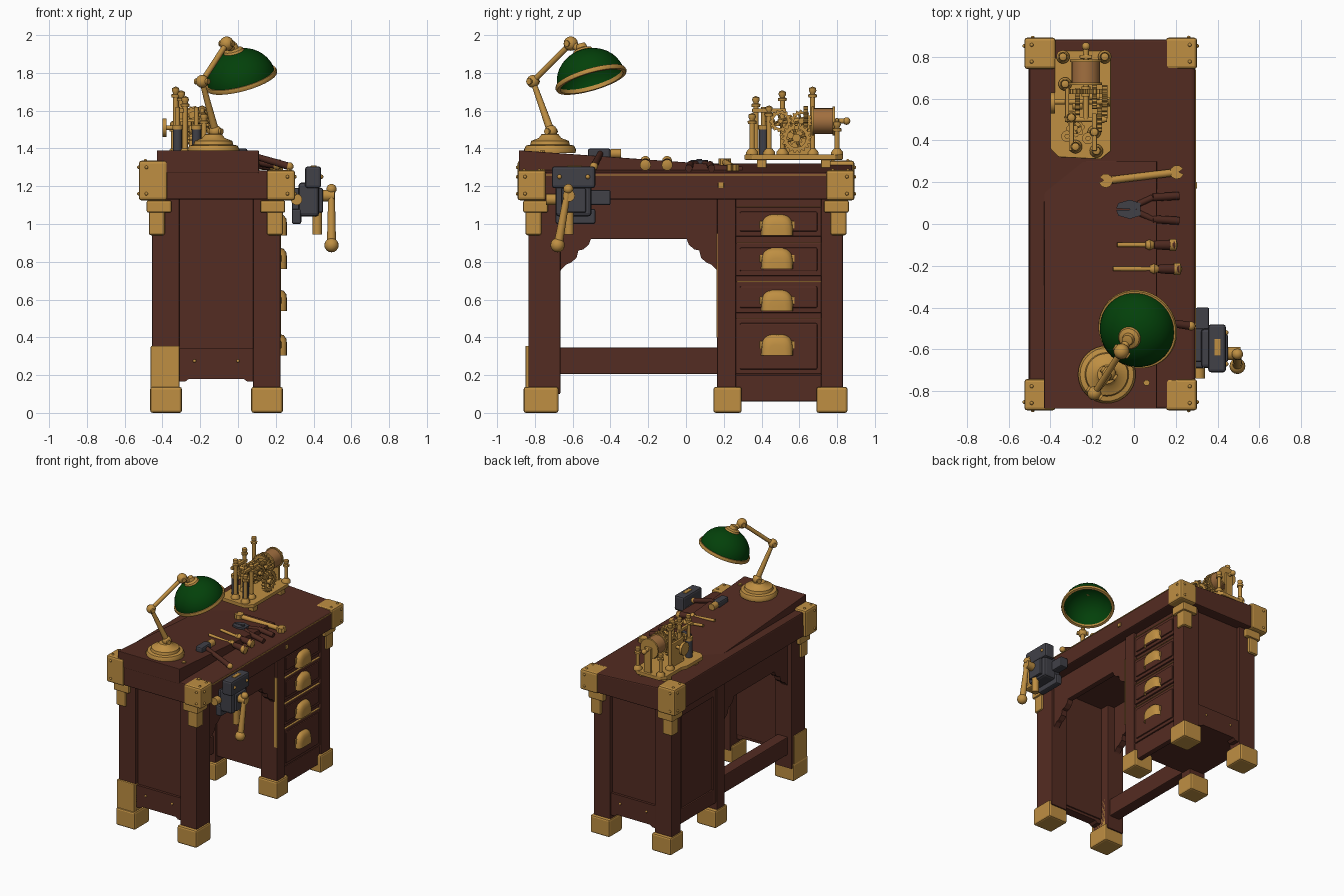
import bpy, bmesh, math
from mathutils import Vector

if "Cube" in bpy.data.objects:
    bpy.data.objects.remove(bpy.data.objects["Cube"])

def material(name, c):
    m = bpy.data.materials.new(name)
    m.diffuse_color = (*c, 1)
    m.use_nodes = True
    m.node_tree.nodes["Principled BSDF"].inputs["Base Color"].default_value = m.diffuse_color
    return m
WOOD = material("brown wood", (.088, .025, .016))
BRASS = material("brass", (.52, .275, .055))
STEEL = material("dark steel", (.052, .052, .064))
GREEN = material("green enamel", (.001, .052, .003))
COPPER = material("copper drum", (.36, .16, .05))
DARK = material("dark wood grip", (.075, .022, .014))

def finish(name, bm, mat, bevel=0, smooth=False):
    bmesh.ops.recalc_face_normals(bm, faces=bm.faces)
    if bevel:
        bmesh.ops.bevel(bm, geom=bm.edges[:], offset=bevel, segments=2, affect='EDGES', profile=.5)
    me = bpy.data.meshes.new(name)
    bm.to_mesh(me); bm.free()
    ob = bpy.data.objects.new(name, me)
    bpy.context.collection.objects.link(ob)
    me.materials.append(mat)
    if smooth:
        bpy.ops.object.select_all(action='DESELECT')
        ob.select_set(True)
        bpy.context.view_layer.objects.active = ob
        bpy.ops.object.shade_smooth_by_angle(angle=math.radians(40))
    return ob

def box(name, x, y, z, mat=WOOD, bevel=.006):
    bm = bmesh.new()
    bmesh.ops.create_cube(bm, size=1)
    for v in bm.verts:
        v.co = [r[0] + (c + .5) * (r[1] - r[0]) for c, r in zip(v.co, (x, y, z))]
    return finish(name, bm, mat, bevel)

def prism(name, pts, axis, a, b, mat=WOOD, bevel=0):
    """Outline extruded from a to b along an axis; points are the other two axes in order."""
    bm = bmesh.new()
    def co(p, t):
        c = list(p); c.insert(axis, t); return c
    f = bm.faces.new([bm.verts.new(co(p, a)) for p in pts])
    g = bmesh.ops.extrude_face_region(bm, geom=[f])
    for v in g["geom"]:
        if isinstance(v, bmesh.types.BMVert): v.co[axis] = b
    return finish(name, bm, mat, bevel)

def lathe(name, profile, origin, direction, mat=BRASS, n=20):
    """Revolve (radius, height) points about a direction; zero radii become poles."""
    bm = bmesh.new()
    q = Vector(direction).to_track_quat('Z', 'Y')
    rings = []
    for r, h in profile:
        k = 1 if r == 0 else n
        rings.append([bm.verts.new(Vector(origin) + q @ Vector((r * math.cos(i * math.tau / n), r * math.sin(i * math.tau / n), h))) for i in range(k)])
    for A, B in zip(rings, rings[1:]):
        for i in range(n):
            j = (i + 1) % n
            vs = [A[i % len(A)], A[j % len(A)], B[j % len(B)], B[i % len(B)]]
            vs = list(dict.fromkeys(vs))
            if len(vs) > 2: bm.faces.new(vs)
    return finish(name, bm, mat, 0, True)

def rod(name, p, q, r, mat=BRASS, r2=None, n=14):
    d = Vector(q) - Vector(p)
    return lathe(name, [(0, 0), (r, 0), (r2 or r, d.length), (0, d.length)], p, d, mat, n)

def ball(name, p, r, mat=BRASS):
    return lathe(name, [(0, -r)] + [(r * math.sin(a), -r * math.cos(a)) for a in [math.pi * i / 8 for i in range(1, 8)]] + [(0, r)], p, (0, 0, 1), mat, 16)

def gear(name, c, direction, r, teeth, w=.024, mat=BRASS):
    """Toothed ring with four spokes."""
    q = Vector(direction).to_track_quat('Z', 'Y')
    bm = bmesh.new(); n = teeth * 4; cols = []
    for i in range(n):
        a = i * math.tau / n; R = r if i % 4 < 2 else r * .85
        cols.append([bm.verts.new(Vector(c) + q @ Vector((s * math.cos(a), s * math.sin(a), h)))
                     for s, h in ((R, -w / 2), (R, w / 2), (r * .62, w / 2), (r * .62, -w / 2))])
    for i in range(n):
        A, B = cols[i], cols[(i + 1) % n]
        for k in range(4): bm.faces.new((A[k], A[(k + 1) % 4], B[(k + 1) % 4], B[k]))
    finish(name, bm, mat)
    for a in (.3, .3 + math.pi / 2):
        d = q @ Vector((math.cos(a), math.sin(a), 0)) * r * .7
        rod(name + "_spoke", Vector(c) - d, Vector(c) + d, r * .1, mat, n=8)
    d = q @ Vector((0, 0, w))
    rod(name + "_hub", Vector(c) - d, Vector(c) + d, r * .27, mat)

# desk top and raised wedge board
prism("desk_top", [(-.505, 1.13), (.293, 1.13), (.293, 1.265), (.28, 1.275), (-.5, 1.32)], 1, -.882, .882, WOOD, .008)
prism("raised_board", [(-.884, 1.27), (-.884, 1.39), (.3, 1.305), (.3, 1.27)], 0, -.43, .11, WOOD, .004)
box("worn_top_edge", (.287, .296), (-.74, .74), (1.257, 1.263), BRASS, 0)
box("edge_stud", (.288, .302), (.17, .2), (1.19, 1.22), BRASS, .004)

# legs and brass feet
XS = ((-.455, -.31), (.08, .225))
YS = ((-.835, -.665), (.165, .265), (.715, .83))
FY = ((-.86, -.675), (.145, .295), (.69, .855))
for i, x in enumerate(XS):
    for y, f in zip(YS, FY):
        box("leg", x, y, (.1, 1.14))
        box("brass_foot", (x[0] - .01, x[1] + .013), f, (0, .138), BRASS, .013)
box("tall_foot_plate", (-.462, -.31), (-.85, -.69), (.12, .355), BRASS, .006)

# corner caps, brackets and rivets
for sx, x, zt in ((-1, -.525, 1.335), (1, .302, 1.285)):
    for sy in (-1, 1):
        y = sy * .892
        box("corner_cap", sorted((x, x - sx * .15)), sorted((y, y - sy * .15)), (1.125, zt), BRASS, .014)
        lx, ly = (-.472 if sx < 0 else .238), sy * .85
        box("upper_bracket", sorted((lx + sx * .012, lx - sx * .12)), sorted((ly + sy * .012, ly - sy * .12)), (1.06, 1.125), BRASS, .01)
        box("lower_bracket", sorted((lx, lx - sx * .085)), sorted((ly, ly - sy * .085)), (.94, 1.07), BRASS, .012)
        for dz in (1.16, zt - .035):
            ball("cap_rivet", (x - sx * .04, y, dz), .009)
            ball("cap_rivet", (x, y - sy * .04, dz), .009)
        for dy in (.035, .115):
            ball("cap_rivet", (x - sx * .035, y - sy * dy, zt), .009)

# end panels and their arched lower rails
for s in (-1, 1):
    box("end_panel", (-.33, .1), sorted((s * .74, s * .8)), (.2, 1.14))
    prism("end_rail", [(-.31, .34), (.08, .34), (.08, .165), (.05, .165), (.03, .18), (-.26, .18), (-.28, .165), (-.31, .165)],
          1, s * .75, s * .82, WOOD)
    for x in (-.23, 0): ball("rail_screw", (x, s * .82, .275), .009)

# kneehole: aprons, curved brackets, stretcher
for x in ((-.42, -.37), (.16, .205)):
    box("apron", x, (-.7, .2), (.92, 1.14))
    for c, s in ((-.67, 1), (.17, -1)):
        prism("apron_bracket", [(c, .93), (c + s * .17, .93), (c + s * .155, .89), (c + s * .125, .865), (c + s * .1, .86),
              (c + s * .09, .82), (c + s * .06, .795), (c + s * .035, .785), (c + s * .01, .76), (c, .74)], 0, *x)
box("stretcher", (-.42, -.33), (-.7, .2), (.205, .345))

# drawer pedestal
box("pedestal", (-.43, .2), (.18, .8), (.185, 1.14))
box("pedestal_base_rail", (.17, .212), (.25, .73), (.06, .2))
for y in ((.25, .29), (.68, .73)):
    box("back_stile", (-.445, -.42), y, (.19, 1.13))
for z in ((.185, .3), (1.03, 1.13)):
    box("back_rail", (-.442, -.42), (.26, .72), z)
box("worn_pedestal_edge", (.2, .227), (.162, .168), (.4, .95), BRASS, 0)
for z0, z1, zp in ((.935, 1.09, .94), (.725, .9, .762), (.53, .695, .54), (.205, .5, .305)):
    box("drawer_front", (.19, .213), (.26, .73), (z0, z1), WOOD, .005)
    box("drawer_field", (.2, .223), (.285, .695), (z0 + .025, z1 - .025), WOOD, .007)
    box("worn_drawer_edge", (.2, .216), (.27, .72), (z1 - .001, z1 + .003), BRASS, 0)
    # cup pull: flat-topped half dome with flange
    box("pull_flange", (.218, .229), (.39, .575), (zp + .035, zp + .075), BRASS, .004)
    arc = [(.4825 + .085 * math.copysign(abs(math.cos(a)) ** .7, math.cos(a)), zp + .112 * max(0, math.sin(a)) ** .55) for a in [math.pi * i / 14 for i in range(15)]]
    bm = bmesh.new(); rows = []
    for dx, s in ((0, 1), (.022, .95), (.036, .78), (.04, .5)):
        rows.append([bm.verts.new((.22 + dx, .4825 + (y - .4825) * s, zp + (z - zp) * s)) for y, z in arc])
    for A, B in zip(rows, rows[1:]):
        for i in range(14): bm.faces.new((A[i], A[i + 1], B[i + 1], B[i]))
    bm.faces.new(rows[-1])
    finish("cup_pull", bm, BRASS, 0, True)

# bench vise
box("vise_back_jaw", (.285, .335), (-.69, -.48), (1.0, 1.08), STEEL, .01)
box("vise_mount", (.285, .34), (-.66, -.5), (1.07, 1.19), STEEL, .01)
box("vise_body", (.32, .43), (-.69, -.5), (1.04, 1.22), STEEL, .018)
box("vise_jaw", (.355, .44), (-.71, -.48), (1.19, 1.305), STEEL, .014)
box("vise_plate", (.42, .45), (-.66, -.53), (1.06, 1.19), STEEL, .008)
box("vise_side_lug", (.295, .36), (-.52, -.4), (1.1, 1.18), STEEL, .008)
box("jaw_insert", (.385, .415), (-.63, -.55), (1.295, 1.31), BRASS, .003)
rod("vise_lower_screw", (.42, -.62, .945), (.42, -.62, 1.06), .026)
rod("vise_screw", (.43, -.62, 1.15), (.51, -.62, 1.15), .032)
rod("vise_clamp_pin", (.31, -.74, 1.13), (.31, -.69, 1.13), .03)
rod("vise_handle", (.495, -.625, 1.18), (.495, -.675, .9), .017, r2=.024)
ball("vise_handle_top", (.495, -.623, 1.185), .027)
ball("vise_handle_ball", (.495, -.68, .888), .038)
for y in (-.67, -.52):
    ball("vise_bolt", (.44, y, 1.25), .012)

# desk lamp
lathe("lamp_base", [(0, 0), (.135, 0), (.138, .02), (.128, .04), (.105, .045), (.1, .065), (.06, .08), (.045, .1), (0, .105)], (-.13, -.72, 1.375), (0, 0, 1), n=32)
A, B, C = Vector((-.12, -.715, 1.49)), Vector((-.19, -.81, 1.755)), Vector((-.06, -.61, 1.955))
rod("lamp_lower_arm", A, B, .021, r2=.014)
rod("lamp_upper_arm", B, C, .015)
for p, r in ((A, .034), (B, .034), (C, .038)):
    ball("lamp_joint", p, r)
    rod("joint_pin", p - Vector((.035, -.023, 0)), p + Vector((.035, -.023, 0)), .016)
N = Vector((-.27, -.29, 1)).normalized()
S = Vector((.018, -.503, 1.765))
R, H = .183, .165
dome = [(R * math.cos(a), H * math.sin(a)) for a in [math.pi / 2 * i / 10 for i in range(10)]]
lathe("lamp_shade", dome + [(0, H), (0, H - .008)] + [(r * .95, h * .95) for r, h in dome[::-1]] + [(R, 0)], S, N, GREEN, 36)
lathe("shade_rim", [(R - .01, -.012), (R + .008, -.012), (R + .012, 0), (R + .008, .012), (R - .01, .012), (R - .01, -.012)], S, N, BRASS, 36)
lathe("shade_neck", [(.06, H - .018), (.05, H + .004), (.03, H + .012), (.025, H + .035), (0, H + .04)], S, N)
rod("shade_link", S + N * H, C, .02)

# clockwork machine: plate, feet, posts
prism("machine_plate", [(-.4, .36), (-.36, .32), (-.16, .31), (-.11, .35), (-.11, .79), (-.15, .83), (-.34, .83), (-.38, .79), (-.38, .6), (-.4, .55)], 2, 1.34, 1.368, BRASS, .004)
for x in (-.35, -.15):
    for y in (.4, .74): box("machine_foot", (x - .025, x + .025), (y - .025, y + .025), (1.29, 1.345), BRASS, .004)
for x, y, z in ((-.28, .37, 1.65), (-.18, .35, 1.56), (-.19, .44, 1.6), (-.3, .51, 1.68), (-.33, .67, 1.7), (-.34, .8, 1.52), (-.14, .8, 1.52)):
    rod("machine_post", (x, y, 1.36), (x, y, z), .014)
    lathe("post_foot", [(.032, 0), (.032, .015), (.016, .035), (0, .035)], (x, y, 1.365), (0, 0, 1))
    lathe("post_knob", [(0, -.03), (.022, -.03), (.024, -.015), (.012, -.01), (.02, .005), (.018, .02), (0, .028)], (x, y, z), (0, 0, 1))
for x, y in ((-.22, .41), (-.32, .42)):
    rod("piston", (x, y, 1.365), (x, y, 1.51), .024, STEEL)
    rod("piston_rod", (x, y, 1.51), (x, y, 1.62), .012)
    rod("piston_cap", (x, y, 1.5), (x, y, 1.525), .028)
for x in (-.3, -.19):
    box("cross_beam", (x - .012, x + .012), (.35, .53), (1.59, 1.612), BRASS, .004)
# gears, frame and shafts
gear("large_gear", (-.14, .585, 1.455), (1, 0, 0), .08, 18)
gear("upper_gear", (-.165, .5, 1.545), (1, 0, 0), .06, 14)
gear("rear_gear", (-.19, .61, 1.545), (1, 0, 0), .06, 16)
gear("inner_gear", (-.27, .57, 1.5), (1, 0, 0), .08, 18)
gear("drum_gear", (-.23, .635, 1.545), (0, 1, 0), .08, 20)
gear("flat_gear", (-.28, .46, 1.53), (0, 0, 1), .045, 8)
box("gear_frame", (-.33, -.31), (.5, .66), (1.365, 1.55), BRASS, .005)
rod("cross_shaft", (-.39, .585, 1.51), (-.12, .585, 1.51), .013)
rod("gear_shaft", (-.33, .5, 1.545), (-.13, .5, 1.545), .012)
rod("lower_shaft", (-.33, .585, 1.455), (-.12, .585, 1.455), .012)
rod("hand_wheel", (-.4, .58, 1.51), (-.378, .58, 1.51), .05)
# drum with crank
rod("drum", (-.23, .67, 1.545), (-.23, .78, 1.545), .068, COPPER, n=24)
for y in (.665, .775):
    rod("drum_flange", (-.23, y, 1.545), (-.23, y + .013, 1.545), .077, n=24)
rod("drum_axle", (-.23, .5, 1.545), (-.23, .85, 1.545), .014)
ball("axle_knob", (-.23, .85, 1.545), .02)
box("drum_stand", (-.26, -.2), (.79, .81), (1.36, 1.56), BRASS, .005)

# wrench
rod("wrench_shaft", (-.11, .21, 1.325), (.18, .245, 1.3), .018)
for x, y, z, a in ((-.135, .207, 1.328, 3.0), (.205, .248, 1.297, .1)):
    pts = [(x + .034 * math.cos(a + t), y + .034 * math.sin(a + t)) for t in [.4 + i * .685 for i in range(9)]]
    prism("wrench_jaw", pts + [(x + .01 * math.cos(a), y + .01 * math.sin(a))], 2, z - .016, z + .018, BRASS)
# pliers
for s in (-1, 1):
    prism("plier_jaw", [(-.085, .07 + s * .004), (-.075, .07 + s * .03), (-.02, .07 + s * .046), (.03, .07 + s * .03), (.03, .07)], 2, 1.3, 1.338, STEEL)
    rod("plier_grip", (.02, .075 + s * .02, 1.32), (.09, .075 + s * .052, 1.315), .015, DARK)
    rod("plier_grip", (.09, .075 + s * .052, 1.315), (.215, .075 + s * .06, 1.295), .019, DARK)
rod("plier_pivot", (-.005, .07, 1.3), (-.005, .07, 1.345), .015, STEEL)
# screwdrivers
for x0, x1, y in ((-.08, .2, -.1), (-.1, .22, -.215)):
    rod("screwdriver_shaft", (x0, y, 1.35), (x1 - .12, y, 1.333), .011)
    lathe("screwdriver_collar", [(0, 0), (.016, 0), (.026, .02), (.016, .04), (0, .04)], (x1 - .145, y, 1.337), (1, 0, -.13))
    lathe("screwdriver_grip", [(0, 0), (.019, 0), (.023, .03), (.024, .07), (.027, .1), (0, .105)], (x1 - .105, y, 1.328), (1, 0, -.13), DARK)
    lathe("screwdriver_butt", [(0, -.02), (.028, -.02), (.029, .01), (0, .022)], (x1 - .01, y, 1.313), (1, 0, -.13))
# hammer
rod("hammer_handle", (.02, -.45, 1.38), (.27, -.488, 1.305), .015, DARK, r2=.02)
ball("hammer_handle_end", (.272, -.488, 1.305), .022)
box("hammer_head", (-.01, .05), (-.52, -.4), (1.345, 1.4), STEEL, .012)
rod("hammer_face", (.02, -.4, 1.373), (.02, -.345, 1.373), .026)
# loose nuts near the vise
for x, y, z in ((.06, -.76, 1.378), (.19, -.76, 1.278)):
    rod("loose_nut", (x, y, z), (x, y, z + .012), .016, n=6)
